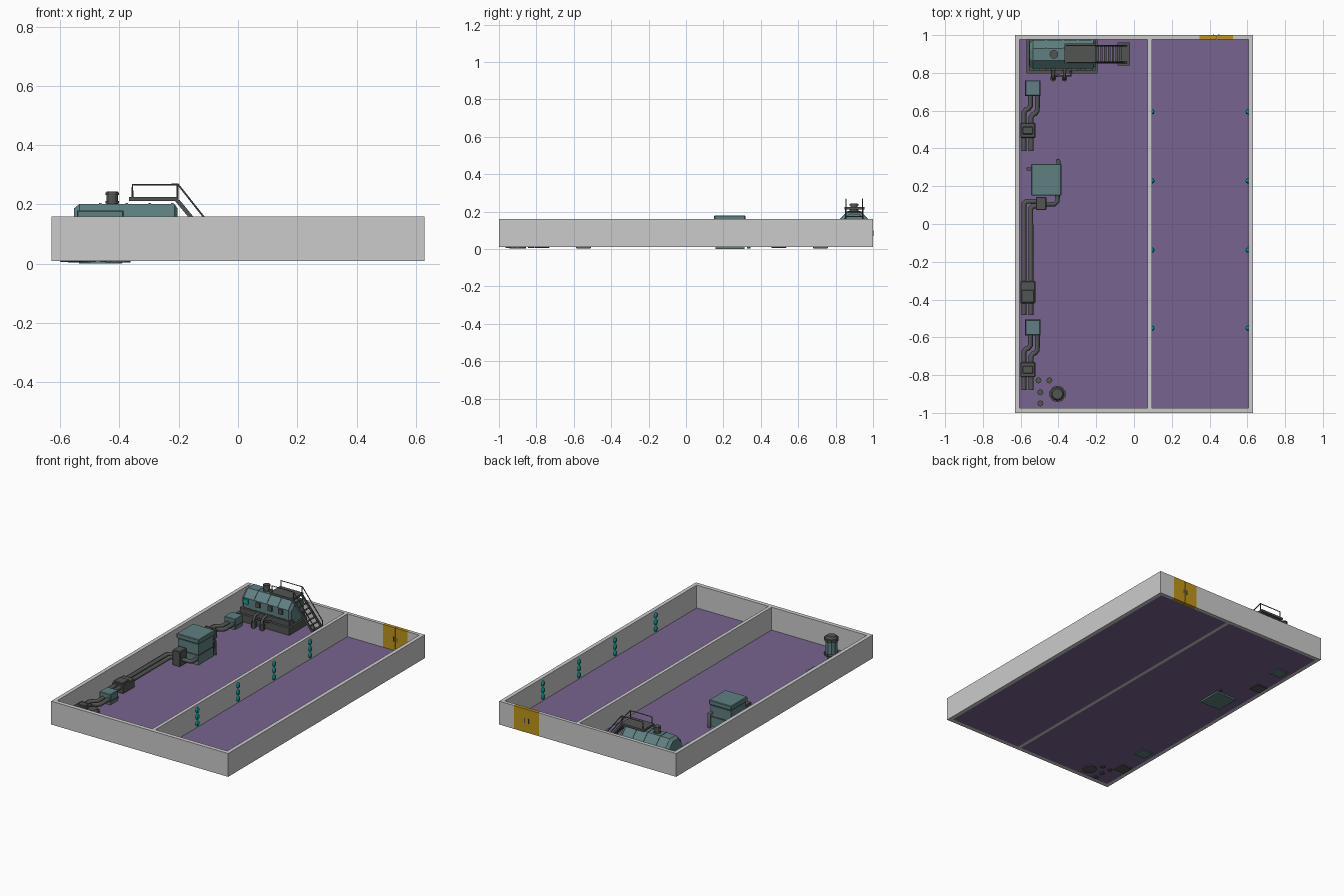
import bpy, bmesh, math
from mathutils import Vector, Matrix

if "Cube" in bpy.data.objects:
    bpy.data.objects.remove(bpy.data.objects["Cube"])


def material(name, rgb):
    m = bpy.data.materials.new(name)
    m.diffuse_color = (*rgb, 1)
    m.use_nodes = True
    m.node_tree.nodes["Principled BSDF"].inputs["Base Color"].default_value = m.diffuse_color
    return m


WALL = material("pale_grey_wall", (0.60, 0.60, 0.60))
FLOOR = material("purple_floor", (0.185, 0.125, 0.275))
TEAL = material("dull_teal_metal", (0.115, 0.215, 0.22))
DARK = material("dark_grey_metal", (0.085, 0.09, 0.085))
GOLD = material("golden_door", (0.52, 0.30, 0.01))
LAMP = material("bright_teal_lamp", (0.0, 0.45, 0.40))


def finish(name, bm, mat):
    bmesh.ops.recalc_face_normals(bm, faces=bm.faces)
    me = bpy.data.meshes.new(name)
    bm.to_mesh(me)
    bm.free()
    me.materials.append(mat)
    ob = bpy.data.objects.new(name, me)
    bpy.context.collection.objects.link(ob)
    return ob


def box(name, x, y, z, mat, bevel=0):
    """Box from (min, max) ranges on each axis."""
    bm = bmesh.new()
    size = [b - a for a, b in (x, y, z)]
    mid = [(a + b) / 2 for a, b in (x, y, z)]
    bmesh.ops.create_cube(bm, size=1, matrix=Matrix.Translation(mid) @ Matrix.Diagonal((*size, 1)))
    if bevel:
        bmesh.ops.bevel(bm, geom=bm.edges[:], offset=bevel, segments=1, affect='EDGES')
    return finish(name, bm, mat)


def cylinder(name, a, b, r, mat, sides=8, r2=None, turn=0):
    """Prism with the given number of sides between two points."""
    a, b = Vector(a), Vector(b)
    rot = (b - a).to_track_quat('Z', 'Y').to_matrix().to_4x4()
    bm = bmesh.new()
    bmesh.ops.create_cone(bm, cap_ends=True, segments=sides, radius1=r, radius2=r if r2 is None else r2,
                          depth=(b - a).length,
                          matrix=Matrix.Translation((a + b) / 2) @ rot @ Matrix.Rotation(turn, 4, 'Z'))
    return finish(name, bm, mat)


def pipe(name, pts, r, mat=DARK, res=1):
    """Pipe along a few points."""
    cu = bpy.data.curves.new(name, 'CURVE')
    cu.dimensions = '3D'
    cu.bevel_depth, cu.bevel_resolution, cu.use_fill_caps = r, res, True
    sp = cu.splines.new('POLY')
    sp.points.add(len(pts) - 1)
    for p, co in zip(sp.points, pts):
        p.co = (*co, 1)
    cu.materials.append(mat)
    ob = bpy.data.objects.new(name, cu)
    bpy.context.collection.objects.link(ob)
    bpy.ops.object.select_all(action='DESELECT')
    ob.select_set(True)
    bpy.context.view_layer.objects.active = ob
    bpy.ops.object.convert(target='MESH')


# --- Room shell: walls, partition, two floor panels
Z = (0.01, 0.16)
box("left_wall", (-0.63, -0.605), (-1, 1), Z, WALL)
box("right_wall", (0.605, 0.63), (-1, 1), Z, WALL)
box("front_wall", (-0.605, 0.605), (-1, -0.973), Z, WALL)
box("back_wall_left", (-0.605, 0.347), (0.978, 1), Z, WALL)
box("back_wall_right", (0.523, 0.605), (0.978, 1), Z, WALL)
box("partition_wall", (0.072, 0.094), (-0.973, 0.978), Z, WALL)
box("large_room_floor", (-0.605, 0.072), (-0.973, 0.978), (0.01, 0.013), FLOOR)
box("corridor_floor", (0.094, 0.605), (-0.973, 0.978), (0.01, 0.013), FLOOR)

# --- Double door with raised panels and handles
for i, (x0, x1) in enumerate(((0.347, 0.4335), (0.4365, 0.523))):
    box(f"door_leaf_{i}", (x0, x1), (0.978, 1), Z, GOLD)
    hx = x1 - 0.012 if i == 0 else x0 + 0.012
    box(f"door_handle_{i}", (hx - 0.003, hx + 0.003), (0.976, 1.002), (0.07, 0.10), DARK)
box("door_core", (0.4335, 0.4365), (0.982, 0.996), Z, DARK)

# --- Columns of three lamps on both corridor walls
for i, y in enumerate((0.594, 0.228, -0.138, -0.552)):
    for side, x in (("left", 0.096), ("right", 0.603)):
        for k, z in enumerate((0.04, 0.083, 0.126)):
            bm = bmesh.new()
            bmesh.ops.create_uvsphere(bm, u_segments=8, v_segments=6, radius=0.016,
                                      matrix=Matrix.Translation((x, y, z)) @ Matrix.Diagonal((0.8, 0.9, 1.1, 1)))
            finish(f"{side}_lamp_{i}_{k}", bm, LAMP)

# --- Two pump units: teal box, pair of jogged pipes, manifold
for n, o in (("rear", 0), ("front", -1.267)):
    box(f"{n}_pump_box", (-0.575, -0.496), (o + 0.679, o + 0.759), (0.004, 0.08), TEAL, 0.003)
    box(f"{n}_pump_band", (-0.577, -0.494), (o + 0.677, o + 0.761), (0.03, 0.038), DARK)
    for k, (xa, xb, yj) in enumerate(((-0.548, -0.583, 0.625), (-0.512, -0.545, 0.60))):
        pipe(f"{n}_pump_pipe_{k}", [(xa, o + 0.69, 0.045), (xa, o + yj, 0.045), (xa - 0.01, o + yj - 0.015, 0.045),
             (xb + 0.01, o + yj - 0.02, 0.045), (xb, o + yj - 0.035, 0.045), (xb, o + 0.387, 0.045)], 0.0135)
    box(f"{n}_manifold", (-0.602, -0.522), (o + 0.456, o + 0.536), (0.005, 0.068), DARK, 0.004)
    box(f"{n}_manifold_cap", (-0.59, -0.534), (o + 0.475, o + 0.515), (0.06, 0.075), DARK, 0.003)

# --- Big generator box with overhanging lid
box("generator_body", (-0.537, -0.392), (0.158, 0.312), (0.0, 0.145), TEAL)
box("generator_gap", (-0.532, -0.397), (0.163, 0.307), (0.145, 0.152), DARK)
box("generator_lid", (-0.544, -0.385), (0.15, 0.318), (0.15, 0.18), TEAL, 0.004)
box("generator_belt", (-0.54, -0.389), (0.155, 0.315), (0.07, 0.078), DARK)
box("generator_side_plug", (-0.568, -0.53), (0.282, 0.298), (0.06, 0.08), DARK)
pipe("generator_rear_pipe", [(-0.40, 0.30, 0.10), (-0.40, 0.335, 0.10), (-0.40, 0.335, 0.003)], 0.011)
pipe("generator_front_pipe", [(-0.405, 0.17, 0.05), (-0.405, 0.12, 0.05), (-0.42, 0.105, 0.05),
                              (-0.48, 0.105, 0.05)], 0.0125)
box("junction_box", (-0.52, -0.464), (0.074, 0.143), (0.012, 0.11), DARK, 0.004)
for k, (x, y) in enumerate(((-0.582, 0.12), (-0.546, 0.095))):
    pipe(f"long_pipe_{k}", [(-0.50, y, 0.05), (x + 0.012, y, 0.05), (x, y - 0.012, 0.05), (x, -0.483, 0.05)], 0.0135)
box("long_manifold", (-0.602, -0.522), (-0.42, -0.302), (0.012, 0.068), DARK, 0.004)
box("long_manifold_cap", (-0.595, -0.529), (-0.415, -0.35), (0.06, 0.078), DARK, 0.003)

# --- Upright drum and small canisters in the front corner
cx, cy = -0.405, -0.90
cylinder("drum_foot", (cx, cy, 0.004), (cx, cy, 0.025), 0.044, DARK, 10)
cylinder("drum_body", (cx, cy, 0.02), (cx, cy, 0.115), 0.036, TEAL, 10)
cylinder("drum_rim", (cx, cy, 0.105), (cx, cy, 0.122), 0.044, DARK, 10)
cylinder("drum_cap", (cx, cy, 0.122), (cx, cy, 0.135), 0.036, DARK, 10, 0.028)
for i, (x, y) in enumerate(((-0.506, -0.828), (-0.448, -0.828), (-0.496, -0.891), (-0.496, -0.95))):
    cylinder(f"canister_{i}", (x, y, 0.005), (x, y, 0.045), 0.016, DARK, 8)

# --- Octagonal tank lying on a stepped base
ty, tz, r8 = 0.898, 0.126, 0.076 / math.cos(math.pi / 8)
OCT = math.pi / 8
box("tank_base", (-0.57, -0.193), (0.796, 0.978), (0.011, 0.06), DARK)
box("tank_cradle", (-0.555, -0.205), (0.812, 0.976), (0.06, 0.092), DARK)
cylinder("tank_body", (-0.535, ty, tz), (-0.215, ty, tz), r8, TEAL, 8, turn=OCT)
cylinder("tank_left_cap", (-0.535, ty, tz), (-0.553, ty, tz), r8, TEAL, 8, r8 * 0.8, OCT)
cylinder("tank_right_cap", (-0.215, ty, tz), (-0.204, ty, tz), r8, TEAL, 8, r8 * 0.8, OCT)
for i, x in enumerate((-0.465, -0.375, -0.298, -0.222)):
    cylinder(f"tank_band_{i}", (x - 0.004, ty, tz), (x + 0.004, ty, tz), r8 + 0.003, TEAL, 8, turn=OCT)
cylinder("chimney", (-0.424, ty, 0.19), (-0.424, ty, 0.243), 0.019, DARK, 12)
for i, z in enumerate((0.207, 0.236)):
    cylinder(f"chimney_ring_{i}", (-0.424, ty, z - 0.004), (-0.424, ty, z + 0.004), 0.023, DARK, 12)
box("tank_screen", (-0.535, -0.50), (0.814, 0.83), (0.122, 0.152), LAMP)
for i, x in enumerate((-0.43, -0.345, -0.27)):
    box(f"tank_panel_{i}", (x - 0.014, x + 0.014), (0.812, 0.83), (0.122, 0.152), DARK)

# --- Two valves in front of the tank
for i, x in enumerate((-0.427, -0.368)):
    cylinder(f"valve_{i}", (x, 0.77, 0.012), (x, 0.77, 0.05), 0.016, DARK, 6)
    pipe(f"valve_pipe_{i}", [(x, 0.77, 0.04), (x, 0.77, 0.07), (x, 0.785, 0.085), (x, 0.83, 0.085)], 0.009)
pipe("valve_crossbar", [(-0.44, 0.785, 0.065), (-0.335, 0.785, 0.065), (-0.335, 0.81, 0.065)], 0.006)

# --- Service deck, stairs and handrails
box("deck", (-0.368, -0.204), (0.848, 0.955), (0.212, 0.225), DARK)
box("stair_foot", (-0.088, -0.02), (0.838, 0.96), (0.012, 0.022), DARK)
top, foot = Vector((-0.206, 0, 0.215)), Vector((-0.045, 0, 0.02))
for n, y in (("front", 0.855), ("back", 0.944)):
    side = Vector((0, y, 0))
    bm = bmesh.new()
    ring = [bm.verts.new(p + side + Vector((dx, dy, 0))) for dy in (-0.004, 0.004)
            for p, dx in ((top, -0.009), (top, 0.009), (foot, 0.009), (foot, -0.009))]
    for f in ((0, 1, 2, 3), (4, 5, 6, 7), (0, 1, 5, 4), (1, 2, 6, 5), (2, 3, 7, 6), (3, 0, 4, 7)):
        bm.faces.new([ring[k] for k in f])
    finish(f"{n}_stringer", bm, DARK)
    pipe(f"{n}_handrail", [(-0.356, y, 0.215), (-0.356, y, 0.267), (-0.202, y, 0.267),
                           (-0.058, y, 0.085), (-0.058, y, 0.03)], 0.0032)
    pipe(f"{n}_rail_post", [(-0.204, y, 0.215), (-0.204, y, 0.267)], 0.0032)
for i in range(8):
    p = top.lerp(foot, (i + 0.7) / 8)
    box(f"stair_tread_{i}", (p.x - 0.006, p.x + 0.006), (0.855, 0.944), (p.z - 0.002, p.z + 0.002), DARK)
